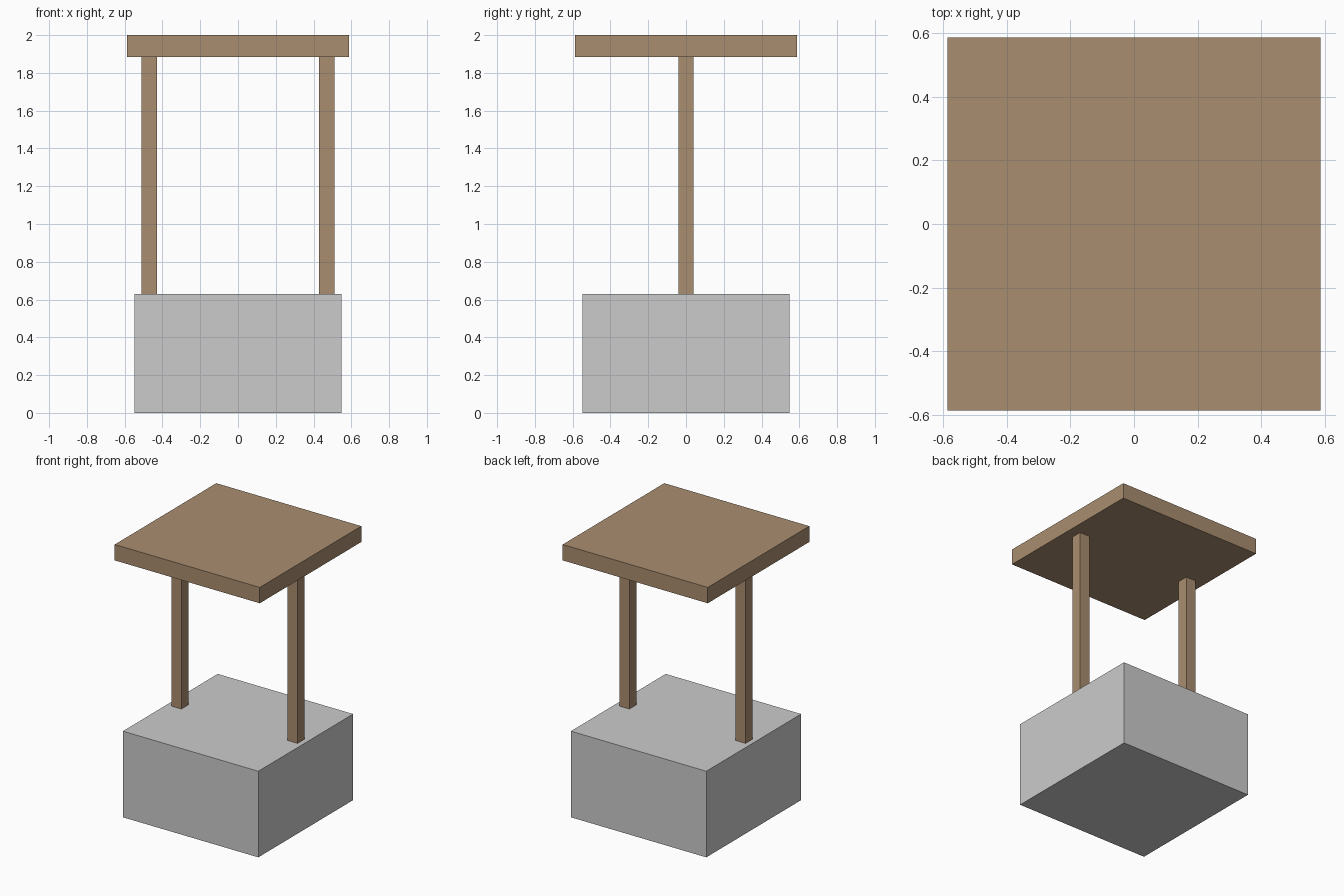
import bpy

if "Cube" in bpy.data.objects:
    bpy.data.objects.remove(bpy.data.objects["Cube"])

wood = bpy.data.materials.new("wood")
wood.diffuse_color = (0.40, 0.27, 0.16, 1)
wood.use_nodes = True
wood.node_tree.nodes["Principled BSDF"].inputs["Base Color"].default_value = wood.diffuse_color


def box(name, x, width, depth, z0, z1, mat=None):
    bpy.ops.mesh.primitive_cube_add(size=1, location=(x, 0, (z0 + z1) / 2))
    ob = bpy.context.object
    ob.name = name
    ob.scale = (width, depth, z1 - z0)
    bpy.ops.object.transform_apply(location=False, rotation=False, scale=True)
    if mat:
        ob.data.materials.append(mat)
    return ob


# Stone block at the bottom
box("base", 0, 1.096, 1.096, 0, 0.63)

# Two posts carrying the roof
for side, x in (("left", -0.47), ("right", 0.47)):
    box(side + "_post", x, 0.082, 0.082, 0.63, 1.884, wood)

# Flat square roof slab
box("roof", 0, 1.174, 1.174, 1.884, 2.0, wood)
